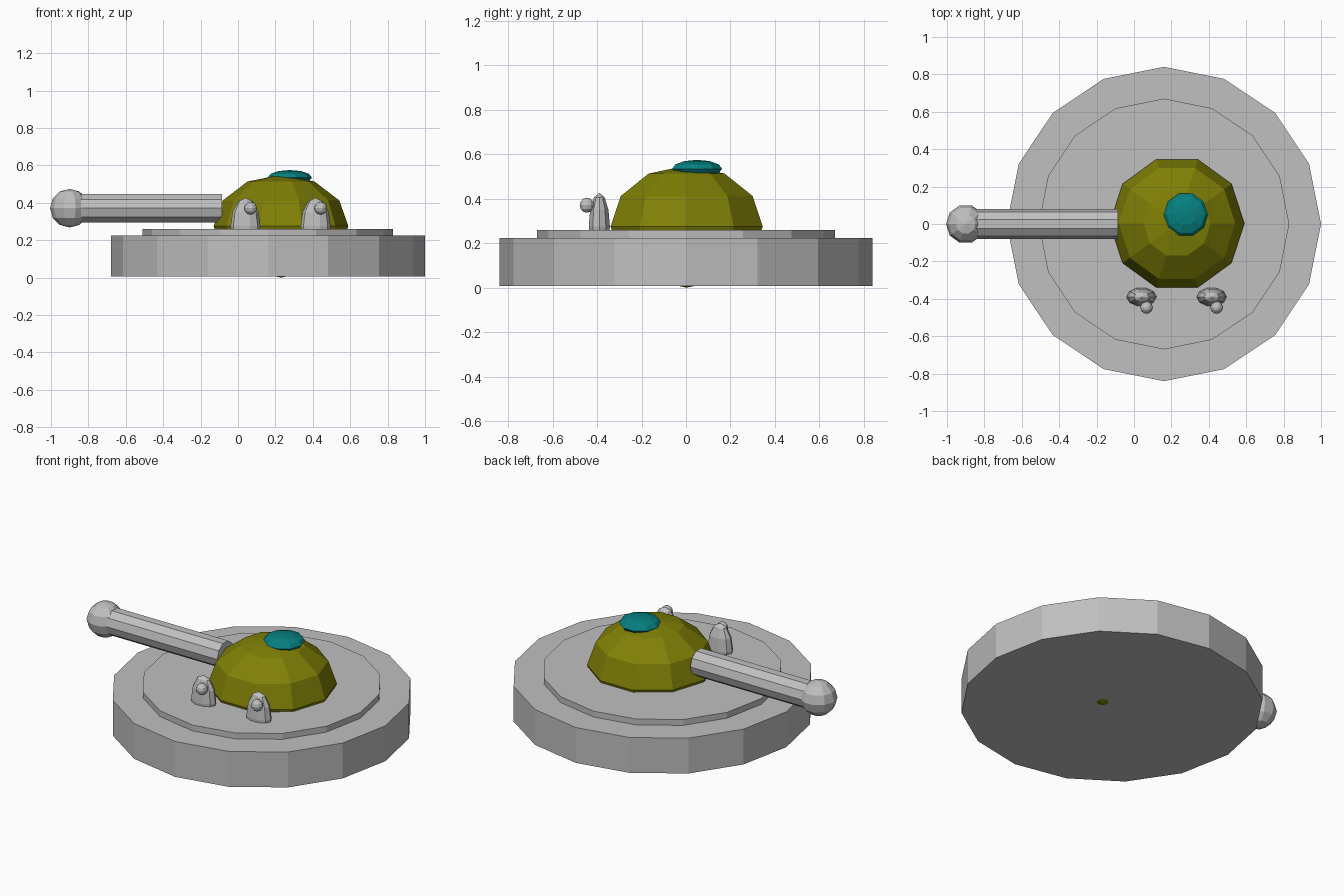
import bpy
import math
from mathutils import Matrix

if "Cube" in bpy.data.objects:
    bpy.data.objects.remove(bpy.data.objects["Cube"])


def colour(name, rgb):
    m = bpy.data.materials.new(name)
    m.diffuse_color = (*rgb, 1)
    m.use_nodes = True
    m.node_tree.nodes["Principled BSDF"].inputs["Base Color"].default_value = m.diffuse_color
    return m


silver = colour("silver", (0.527, 0.527, 0.527))
olive = colour("olive", (0.216, 0.216, 0.002))
teal = colour("teal", (0.002, 0.216, 0.216))


def finish(name, mat):
    ob = bpy.context.object
    ob.name = name
    ob.data.materials.append(mat)
    return ob


def ball(name, mat, loc, size):
    """Ten-sided low-poly ellipsoid with a corner facing the front."""
    bpy.ops.mesh.primitive_uv_sphere_add(segments=10, ring_count=6, radius=1)
    ob = finish(name, mat)
    turn = Matrix.Rotation(math.pi / 2, 4, 'Z')
    ob.data.transform(Matrix.Diagonal((*size, 1)) @ turn)
    ob.location = loc
    return ob


def disc(name, radius, z0, z1):
    """Sixteen-sided slab of the stand."""
    bpy.ops.mesh.primitive_cylinder_add(vertices=16, radius=radius, depth=z1 - z0,
                                        location=(0.16, 0, (z0 + z1) / 2))
    return finish(name, silver)


# Stepped round base
disc("base", 0.84, 0.007, 0.224)
disc("base_step", 0.67, 0.20, 0.26)

# Dome and its hatch
ball("dome", olive, (0.23, 0.003, 0.275), (0.36, 0.36, 0.275))
ball("hatch", teal, (0.277, 0.05, 0.535), (0.118, 0.118, 0.04))

# Barrel lying along x, with a ball on the muzzle
bpy.ops.mesh.primitive_cylinder_add(vertices=10, radius=0.08, depth=0.815)
barrel = finish("barrel", silver)
barrel.data.transform(Matrix.Rotation(math.pi / 2, 4, 'Y'))
barrel.location = (-0.4925, 0, 0.371)
ball("muzzle_ball", silver, (-0.9, 0, 0.371), (0.105, 0.105, 0.103))

# Two front pods, each with a small bead
for side, x in (("left", 0.04), ("right", 0.415)):
    ball(side + "_pod", silver, (x, -0.39, 0.275), (0.08, 0.05, 0.152))
    ball(side + "_bead", silver, (x + 0.027, -0.446, 0.371), (0.034, 0.034, 0.034))
